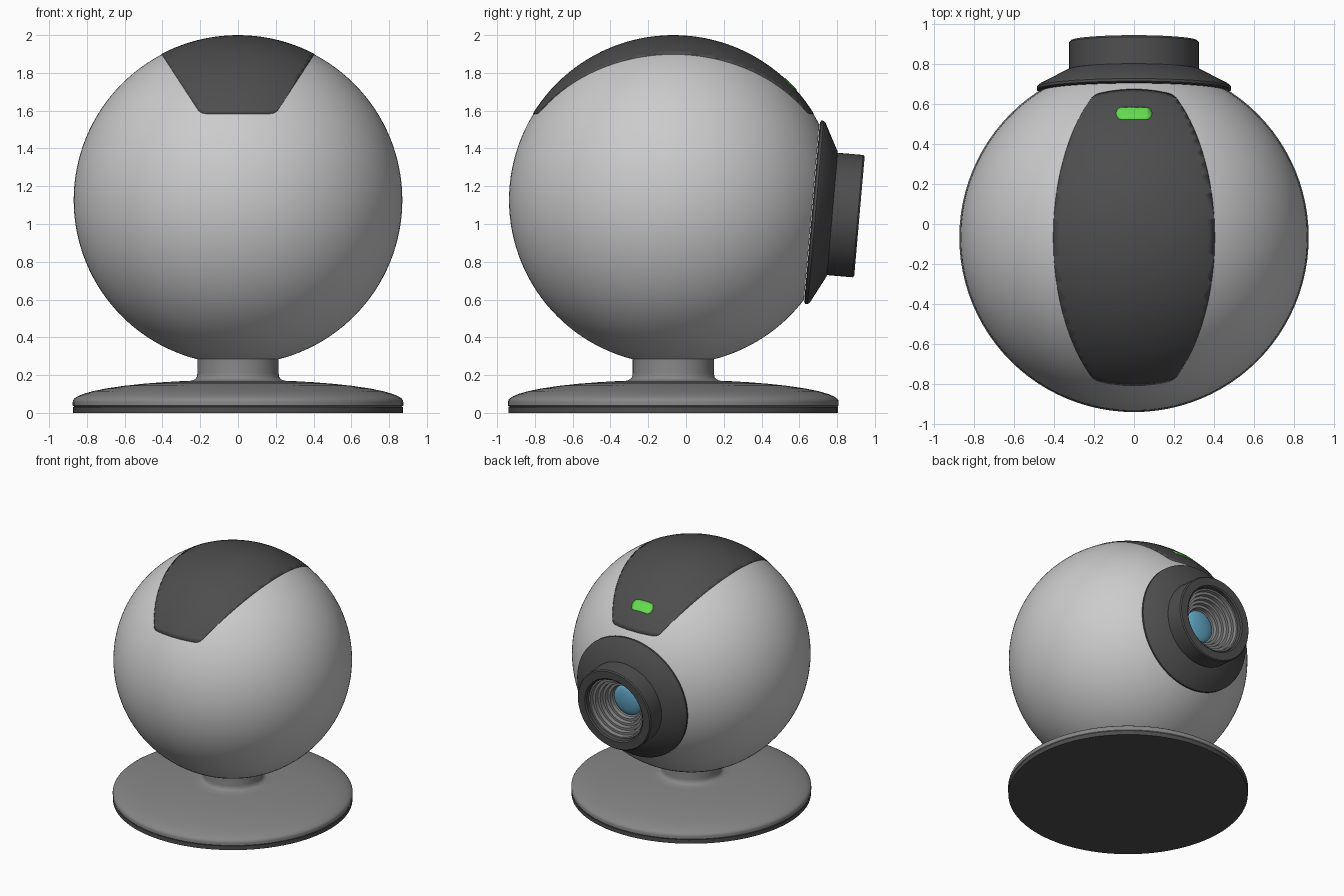
import bpy, bmesh, math
from mathutils import Vector, Matrix

if "Cube" in bpy.data.objects:
    bpy.data.objects.remove(bpy.data.objects["Cube"])

YC, ZC, R = -0.067, 1.127, 0.87          # ball centre and radius
CENTRE = Vector((0, YC, ZC))
TILT = math.radians(5)                   # lens points slightly down
AXIS = Vector((0, math.cos(TILT), -math.sin(TILT)))


def material(name, rgb):
    m = bpy.data.materials.new(name)
    m.diffuse_color = (*rgb, 1)
    m.use_nodes = True
    m.node_tree.nodes["Principled BSDF"].inputs["Base Color"].default_value = m.diffuse_color
    return m


DARK = material("dark_plastic", (0.075, 0.075, 0.075))
MID = material("mid_grey", (0.24, 0.24, 0.24))
BLUE = material("lens_blue", (0.12, 0.38, 0.56))
GREEN = material("led_green", (0.13, 0.72, 0.08))


def finish(name, bm, loc, mat=None, rot_x=0.0, angle=30):
    me = bpy.data.meshes.new(name)
    bm.to_mesh(me)
    bm.free()
    ob = bpy.data.objects.new(name, me)
    bpy.context.collection.objects.link(ob)
    ob.location = loc
    ob.rotation_euler = (rot_x, 0, 0)
    if mat:
        me.materials.append(mat)
    bpy.ops.object.select_all(action='DESELECT')
    ob.select_set(True)
    bpy.context.view_layer.objects.active = ob
    bpy.ops.object.shade_smooth_by_angle(angle=math.radians(angle))
    return ob


def lathe(name, profile, loc, mat=None, rot_x=0.0, n=96, angle=30):
    """Revolve (radius, height) points around z."""
    bm = bmesh.new()
    rings = [[bm.verts.new((r * math.cos(2 * math.pi * i / n),
                            r * math.sin(2 * math.pi * i / n), z))
              for i in range(n)] for r, z in profile]
    for a, b in zip(rings, rings[1:]):
        for i in range(n):
            j = (i + 1) % n
            bm.faces.new((a[i], a[j], b[j], b[i]))
    bmesh.ops.remove_doubles(bm, verts=bm.verts, dist=1e-5)
    bmesh.ops.recalc_face_normals(bm, faces=bm.faces)
    return finish(name, bm, loc, mat, rot_x, angle)


def sphere(radius):
    bm = bmesh.new()
    bmesh.ops.create_uvsphere(bm, u_segments=128, v_segments=64, radius=radius)
    return bm


def cut(bm, co, normal):
    """Remove everything on the normal side of a plane."""
    bmesh.ops.bisect_plane(bm, geom=bm.verts[:] + bm.edges[:] + bm.faces[:],
                           plane_co=co, plane_no=normal, clear_outer=True)


def sphere_patch(name, radius, outline, to3d, mat):
    """Skin of a sphere inside an open or closed convex outline (counter-clockwise)."""
    bm = sphere(radius)
    cut(bm, (0, 0, 0), (0, 0, -1))
    for p, q in zip(outline, outline[1:]):
        cut(bm, to3d(*p), to3d(q[1] - p[1], p[0] - q[0]))
    ob = finish(name, bm, CENTRE, mat)
    mod = ob.modifiers.new("thickness", 'SOLIDIFY')
    mod.thickness = 0.015
    mod.offset = -1
    return ob


def arc(cx, cy, r, a0, a1, n=6):
    return [(cx + r * math.cos(math.radians(a0 + (a1 - a0) * i / n)),
             cy + r * math.sin(math.radians(a0 + (a1 - a0) * i / n)))
            for i in range(n + 1)]


# Ball body, with its front cap sliced off behind the lens
bm = sphere(R)
cut(bm, AXIS * 0.735, AXIS)
bmesh.ops.holes_fill(bm, edges=[e for e in bm.edges if e.is_boundary], sides=0)
finish("ball_body", bm, CENTRE)

# Dark top band: a trapezoid seen from the front, with rounded corners
slope = 33                               # side lean from vertical
right = arc(0.170, 0.513, 0.055, -90, -slope)
left = [(-x, z) for x, z in reversed(right)]
dx, dz = math.sin(math.radians(slope)), math.cos(math.radians(slope))
outline = ([(left[0][0] - dx, left[0][1] + dz)] + left + right
           + [(right[-1][0] + dx, right[-1][1] + dz)])
sphere_patch("top_band", 0.873, outline, lambda x, z: Vector((x, 0, z)), DARK)

# Status light: rounded bar seen from above
ly = 0.555 - YC
led = arc(0.06, ly, 0.03, -90, 90, 8) + arc(-0.06, ly, 0.03, 90, 270, 8)
led.append(led[0])
sphere_patch("status_light", 0.876, led, lambda x, y: Vector((x, y, 0)), GREEN)

# Lens housing: flange, barrel and stepped funnel
rot = -math.pi / 2 - TILT
housing = [(0, 0.737), (0.475, 0.737), (0.487, 0.743), (0.487, 0.756),
           (0.478, 0.767), (0.335, 0.842), (0.325, 0.845), (0.325, 0.980),
           (0.317, 0.989), (0.258, 0.989), (0.248, 0.980), (0.248, 0.94),
           (0.235, 0.94), (0.235, 0.75), (0, 0.75)]
lathe("lens_housing", housing, CENTRE, DARK, rot)

steps = []
for i in range(5):
    r, d = 0.243 - 0.024 * i, 0.955 - 0.028 * i
    steps += [(r, d), (r - 0.012, d), (r - 0.016, d - 0.028)]
steps += [(0.115, 0.80), (0, 0.80), (0, 0.77), (0.243, 0.77), (0.243, 0.955)]
lathe("lens_rings", steps, CENTRE, MID, rot, 64)

# Glass lens dome
glass = [(0.122 * math.cos(t), 0.805 + 0.035 * math.sin(t))
         for t in [math.pi / 2 * i / 8 for i in range(9)]]
lathe("lens_glass", [(0, 0.80)] + glass, CENTRE, BLUE, rot, 48)

# Stand: rubber pad, domed disc and neck
BASE = (0, YC, 0)
lathe("base_pad", [(0, 0), (0.873, 0), (0.873, 0.032), (0, 0.032)], BASE, DARK)
dome = [(r, 0.06 + 0.115 * math.sqrt(1 - (r / 0.875) ** 2))
        for r in (0.873, 0.865, 0.85, 0.82, 0.77, 0.7, 0.6, 0.5, 0.4, 0.3, 0.245)]
lathe("base_disc", [(0, 0.032), (0.868, 0.032), (0.875, 0.038), (0.875, 0.058)]
      + dome + [(0.228, 0.178), (0.218, 0.19), (0.215, 0.21),
                (0.215, 0.295), (0, 0.295)], BASE, MID, angle=40)
